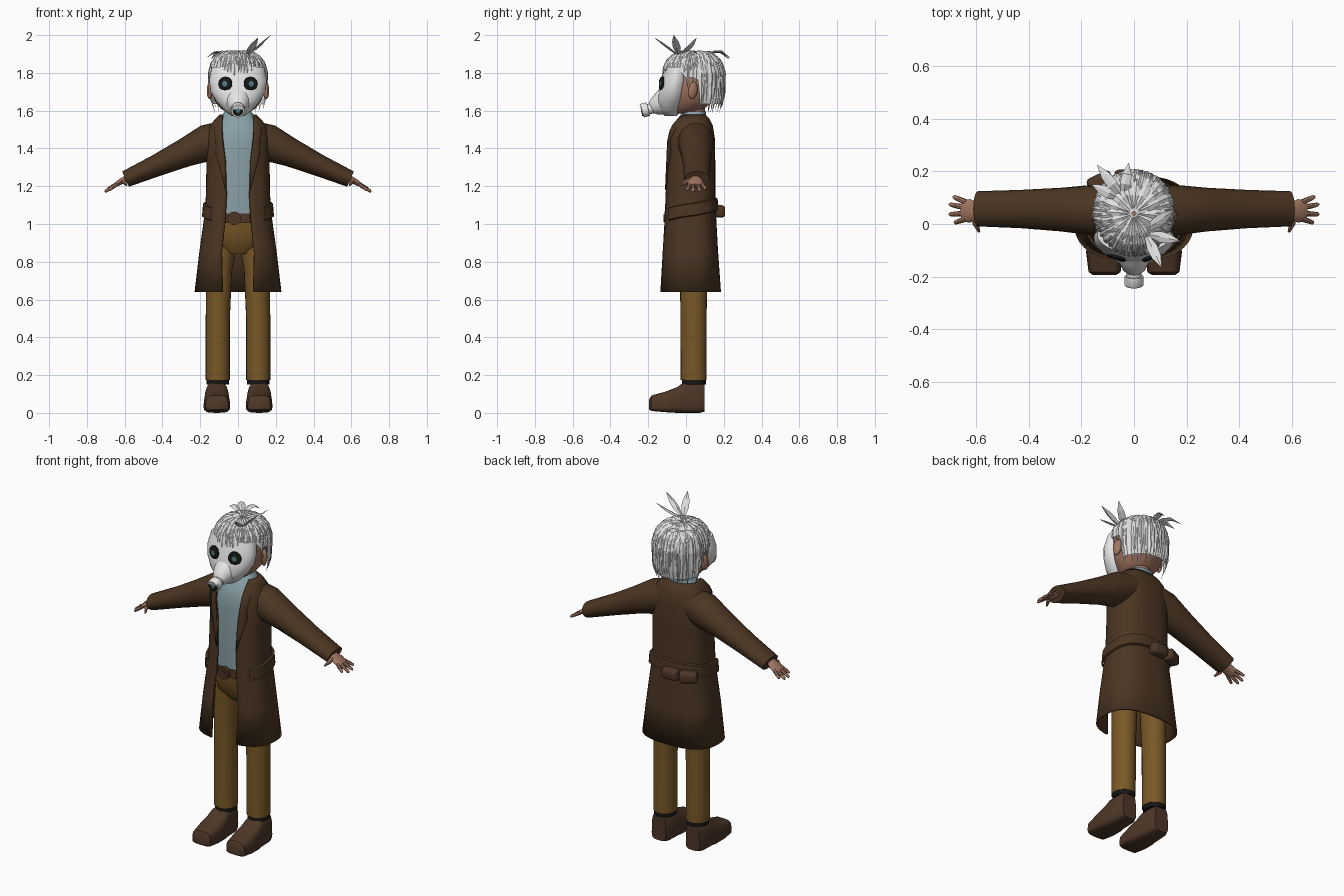
import bpy, bmesh, math, random
from mathutils import Vector

if "Cube" in bpy.data.objects:
    bpy.data.objects.remove(bpy.data.objects["Cube"])

random.seed(4)
PI = math.pi


def material(name, r, g, b):
    m = bpy.data.materials.new(name)
    m.diffuse_color = (r, g, b, 1)
    m.use_nodes = True
    m.node_tree.nodes["Principled BSDF"].inputs["Base Color"].default_value = m.diffuse_color
    return m


COAT = material("coat brown", 0.070, 0.036, 0.016)
SHOE = material("leather brown", 0.075, 0.038, 0.020)
PANTS = material("trouser ochre", 0.190, 0.098, 0.020)
SHIRT = material("shirt blue grey", 0.25, 0.35, 0.38)
SKIN = material("skin", 0.36, 0.18, 0.12)
HAIR = material("hair white", 0.74, 0.74, 0.75)
MASK = material("mask white", 0.80, 0.80, 0.80)
BLACK = material("black", 0.008, 0.008, 0.008)
TEAL = material("lens teal", 0.08, 0.20, 0.22)


def finish(name, bm, mat, angle=40):
    bmesh.ops.recalc_face_normals(bm, faces=bm.faces)
    me = bpy.data.meshes.new(name)
    bm.to_mesh(me)
    bm.free()
    me.materials.append(mat)
    ob = bpy.data.objects.new(name, me)
    bpy.context.collection.objects.link(ob)
    if angle:
        bpy.ops.object.select_all(action='DESELECT')
        ob.select_set(True)
        bpy.context.view_layer.objects.active = ob
        bpy.ops.object.shade_smooth_by_angle(angle=math.radians(angle))
    return ob


def add_loft(bm, rings, closed=True, caps=True):
    rows = [[bm.verts.new(p) for p in r] for r in rings]
    n = len(rows[0])
    for a, b in zip(rows, rows[1:]):
        for i in range(n if closed else n - 1):
            j = (i + 1) % n
            bm.faces.new((a[i], a[j], b[j], b[i]))
    if closed and caps:
        bm.faces.new(rows[0])
        bm.faces.new(rows[-1])


def loft(name, rings, mat, closed=True, caps=True, angle=40):
    bm = bmesh.new()
    add_loft(bm, rings, closed, caps)
    return finish(name, bm, mat, angle)


def spow(v, p):
    return math.copysign(abs(v) ** (2 / p), v)


def ring(z, cx, cy, rx, ry, n=24, p=2):
    return [(cx + rx * spow(math.cos(2 * PI * i / n), p),
             cy + ry * spow(math.sin(2 * PI * i / n), p), z) for i in range(n)]


def tube_rings(pts, radii, n):
    pts = [Vector(p) for p in pts]
    out = []
    for i, (p, r) in enumerate(zip(pts, radii)):
        d = (pts[min(i + 1, len(pts) - 1)] - pts[max(i - 1, 0)]).normalized()
        side = d.cross(Vector((0, 0, 1))).normalized()
        up = side.cross(d)
        w, h = r if isinstance(r, tuple) else (r, r)
        out.append([p + side * w * math.cos(2 * PI * k / n) + up * h * math.sin(2 * PI * k / n)
                    for k in range(n)])
    return out


def tube(name, pts, radii, mat, n=16, angle=40):
    return loft(name, tube_rings(pts, radii, n), mat, angle=angle)


# --- long open coat: z, half width, front y, back y, half opening
ROWS = [(0.64, .225, -.135, .18, .08), (0.85, .20, -.125, .165, .085), (1.03, .175, -.112, .155, .066),
        (1.15, .165, -.107, .15, .06), (1.33, .162, -.10, .15, .065), (1.45, .165, -.098, .148, .08),
        (1.52, .145, -.082, .137, .085), (1.555, .115, -.058, .12, .083), (1.575, .095, -.035, .10, .08)]


def coat_row(z):
    for a, b in zip(ROWS, ROWS[1:]):
        if z <= b[0]:
            t = (z - a[0]) / (b[0] - a[0])
            return [u + (v - u) * t for u, v in zip(a, b)]
    return ROWS[-1]


def coat_pt(z, a, off=0.0):
    _, rx, yf, yb, _ = coat_row(z)
    return ((rx + off) * spow(math.sin(a), 2.6),
            (yf + yb) / 2 - ((yb - yf) / 2 + off) * spow(math.cos(a), 2.6), z)


def coat_angle(z, x):
    return math.asin(min(1, x / coat_row(z)[1]) ** 1.3)


body = []
for r in ROWS:
    a0 = coat_angle(r[0], r[4])
    body.append([coat_pt(r[0], a0 + (2 * PI - 2 * a0) * i / 36) for i in range(37)])
coat = loft("coat_body", body, COAT, closed=False)
coat.modifiers.new("thickness", 'SOLIDIFY').thickness = 0.01
coat.modifiers["thickness"].offset = 0

# slanted strap around the coat, higher at the back
strap = []
for dz, off in ((-.035, .006), (-.03, .017), (.03, .017), (.035, .006)):
    row = []
    for i in range(33):
        a = 0.75 + (2 * PI - 1.5) * i / 32
        row.append(coat_pt(1.075 + dz - 0.03 * math.cos(a), a, off))
    strap.append(row)
loft("coat_strap", strap, COAT, closed=False, angle=30)

for s, side in ((1, "left"), (-1, "right")):
    # lapel plates along the opening
    lap = []
    for z, w in ((1.18, .004), (1.28, .025), (1.38, .045), (1.44, .035), (1.50, .04), (1.565, .012)):
        g = coat_row(z)[4]
        lap.append([(s * x, y, zz) for x, y, zz in
                    (coat_pt(z, coat_angle(z, g - .002 + w * k / 3), .009) for k in range(4))])
    loft(side + "_lapel", lap, COAT, closed=False).modifiers.new("thickness", 'SOLIDIFY').thickness = 0.006
    # sleeve
    tube(side + "_sleeve", [(s * .06, .05, 1.465), (s * .16, .053, 1.43), (s * .28, .055, 1.378),
                            (s * .43, .057, 1.31), (s * .595, .058, 1.238)],
         [(.09, .085), (.096, .098), (.083, .076), (.073, .058), (.067, .044)], COAT, 20)
    # hand
    bm = bmesh.new()
    add_loft(bm, tube_rings([(s * .56, .05, 1.255), (s * .595, .05, 1.238), (s * .625, .05, 1.222),
                             (s * .655, .05, 1.203)],
                            [(.028, .02), (.032, .018), (.045, .016), (.04, .011)], 10))
    for y0, tip in ((.083, (.69, .105, 1.185)), (.062, (.705, .075, 1.172)),
                    (.04, (.706, .037, 1.17)), (.02, (.685, .004, 1.178))):
        a, b = Vector((s * .64, y0, 1.212)), Vector((s * tip[0], tip[1], tip[2]))
        add_loft(bm, tube_rings([a, a.lerp(b, .5), a.lerp(b, .9), b], [.011, .010, .008, .003], 8))
    add_loft(bm, tube_rings([(s * .60, .03, 1.235), (s * .603, .0, 1.222), (s * .59, -.03, 1.205)],
                            [.015, .012, .005], 8))
    finish(side + "_hand", bm, SKIN)
    # trouser leg and dark ankle
    loft(side + "_trouser_leg", [ring(z, s * cx, .04, rx, ry) for z, cx, rx, ry in
         ((.175, .107, .064, .068), (.5, .107, .064, .069), (.75, .10, .068, .073), (.90, .082, .078, .078))], PANTS)
    loft(side + "_ankle", [ring(.15, s * .107, .042, .06, .064), ring(.19, s * .107, .042, .06, .064)], BLACK)
    # shoe, sections along its length
    shoe = []
    for y, hw, lo, hi in ((-.195, .042, .018, .07), (-.183, .060, .010, .092), (-.11, .069, .004, .112),
                          (-.045, .066, 0, .137), (-.015, .061, 0, .160), (.07, .057, 0, .165), (.097, .045, .006, .16)):
        m, h = (lo + hi) / 2, (hi - lo) / 2
        shoe.append([(s * .112 + hw * spow(math.cos(t), 4) * (1 - .14 * math.sin(t)), y, m + h * spow(math.sin(t), 4))
                     for t in (2 * PI * k / 20 for k in range(20))])
    loft(side + "_shoe", shoe, SHOE, angle=45)

# --- pelvis, belt, shirt
loft("trouser_seat", [ring(z, 0, .025, rx, ry, p=2.4) for z, rx, ry in
     ((.84, .06, .05), (.89, .13, .085), (.96, .148, .105), (1.02, .145, .11))], PANTS)
loft("belt", [ring(z, 0, .025, .15, .12, p=2.4) for z in (1.005, 1.055)], SHOE)
for name, r, d, m in (("belt_buckle", .036, .015, SHOE), ("buckle_centre", .02, .018, COAT)):
    tube(name, [(-.02, -.09, 1.03), (-.02, -.10 - d, 1.03)], [r, r], m, 12)
loft("shirt", [ring(z, 0, cy, rx, ry, p=2.4) for z, cy, rx, ry in
     ((1.03, .022, .145, .112), (1.2, .022, .142, .113), (1.4, .025, .142, .112), (1.48, .027, .14, .108),
      (1.535, .03, .11, .088), (1.57, .035, .088, .07), (1.595, .045, .07, .062))], SHIRT)

# --- two pouches on the back of the strap
for i, (x, y, rot) in enumerate(((-.025, .176, 0), (-.128, .160, .45))):
    bm = bmesh.new()
    bmesh.ops.create_cube(bm, size=1)
    bmesh.ops.scale(bm, vec=(.10, .062, .066), verts=bm.verts)
    bmesh.ops.bevel(bm, geom=bm.edges[:], offset=.018, segments=3, affect='EDGES', profile=.5)
    pouch = finish("pouch_%d" % (i + 1), bm, SHOE)
    pouch.location, pouch.rotation_euler = (x, y, 1.067), (0, 0, rot)

# --- neck, head, ears
loft("neck", [ring(z, 0, .045, .058, .055) for z in (1.53, 1.68)], SKIN)
loft("head", [ring(z, 0, cy, rx, ry) for z, cy, rx, ry in
     ((1.585, -.01, .05, .05), (1.61, .01, .09, .085), (1.65, .03, .122, .115), (1.71, .035, .14, .135),
      (1.78, .04, .142, .145), (1.85, .04, .12, .12))], SKIN)
for s, side in ((1, "left"), (-1, "right")):
    bm = bmesh.new()
    bmesh.ops.create_uvsphere(bm, u_segments=12, v_segments=8, radius=1)
    bmesh.ops.scale(bm, vec=(.016, .026, .048), verts=bm.verts)
    ear = finish(side + "_ear", bm, SKIN)
    ear.location, ear.rotation_euler = (s * .148, .037, 1.708), (-.15, 0, s * .35)

# --- face mask with snout, filter and round lenses
loft("mask_face", [ring(z, 0, cy, rx, ry, 32) for z, cy, rx, ry in
     ((1.572, -.08, .035, .032), (1.60, -.085, .072, .06), (1.65, -.075, .116, .083), (1.70, -.065, .145, .08),
      (1.76, -.055, .153, .08), (1.83, -.04, .14, .07))], MASK)
tube("mask_snout", [(0, -.08, 1.66), (0, -.135, 1.637), (0, -.172, 1.618), (0, -.182, 1.613)],
     [.085, .062, .042, .03], MASK, 24)
tube("mask_filter", [(0, -.17, 1.615), (0, -.199, 1.608), (0, -.20, 1.608), (0, -.232, 1.60), (0, -.235, 1.599)],
     [.028, .028, .037, .037, .033], MASK, 20)
tube("filter_grille", [(0, -.23, 1.6), (0, -.2365, 1.599)], [.028, .028], BLACK, 16)
tube("filter_centre", [(0, -.23, 1.6), (0, -.2375, 1.599)], [.012, .012], TEAL, 12)
for s, side in ((1, "left"), (-1, "right")):
    d = Vector((s * .30, -.95, .03)).normalized()
    c = Vector((s * .066, -.122, 1.742))
    tube(side + "_lens_rim", [c - d * .015, c + d * .009, c + d * .013], [.038, .038, .032], BLACK, 20)
    tube(side + "_lens", [c, c + d * .0145], [.015, .015], TEAL, 12)


# --- hair: cap plus pointed locks lying on it
def hair_pt(th, az, s=1.0):
    p, c = 2.6, math.cos(th)
    z = 1.76 + s * (.152 if c > 0 else .24) * spow(c, p)
    r = s * abs(math.sin(th)) ** (2 / p)
    return Vector((.155 * r * math.cos(az), .04 + .165 * r * math.sin(az), z))


def hairline(az):
    f = math.sin(az)
    z = 1.80 if f < -.3 else 1.775 if f < .12 else max(1.635, 1.775 - (f - .12) * 1.0)
    d = (z - 1.76) / (.152 if z > 1.76 else .24)
    return math.acos(spow(d, 2 / 1.3))


cap = [[hair_pt(max(.02, hairline(2 * PI * i / 48) * k / 10), 2 * PI * i / 48) for i in range(48)] for k in range(11)]
loft("hair_cap", cap, HAIR, caps=False)

bm = bmesh.new()
for layer, (start, end, count) in enumerate(((.55, 1.07, 56), (.35, .85, 44), (.12, .62, 30), (.03, .4, 18))):
    for i in range(count):
        az = 2 * PI * (i + random.uniform(-.3, .3)) / count
        h, w = hairline(az), random.uniform(.055, .085) * (1 + layer * .6)
        t1 = end + random.uniform(-.06, .07)
        rows = []
        for k, wk in enumerate((.5, 1, .8, .04)):
            th = max(.02, h * (start + (t1 - start) * k / 3))
            lift = 1.005 + .012 * layer * (k > 0) + .012 * (k == 3)
            rows.append([hair_pt(th, az - w * wk, lift), hair_pt(th, az, lift + .03 * (k < 3)),
                         hair_pt(th, az + w * wk, lift)])
        add_loft(bm, rows, closed=False)
finish("hair_locks", bm, HAIR, angle=0)

# loose tufts: three on the front left, three drooping at the crown
bm = bmesh.new()
for base, tip, bend in (((.05, -.05, 1.90), (.105, -.165, 1.985), .0), ((.06, -.04, 1.90), (.175, -.065, 2.0), .0),
                        ((.05, -.02, 1.90), (.155, .055, 1.985), -.01), ((-.05, .11, 1.895), (-.14, .225, 1.875), .04),
                        ((-.04, .11, 1.895), (-.02, .232, 1.88), .04), ((-.06, .10, 1.895), (-.16, .15, 1.885), .03)):
    a, b = Vector(base), Vector(tip)
    mid = Vector((0, 0, bend))
    add_loft(bm, tube_rings([a, a.lerp(b, .35) + mid * .6, a.lerp(b, .65) + mid * .7, b],
                            [(.010, .004), (.021, .006), (.018, .005), (.001, .001)], 4))
finish("hair_tufts", bm, HAIR, angle=0)
